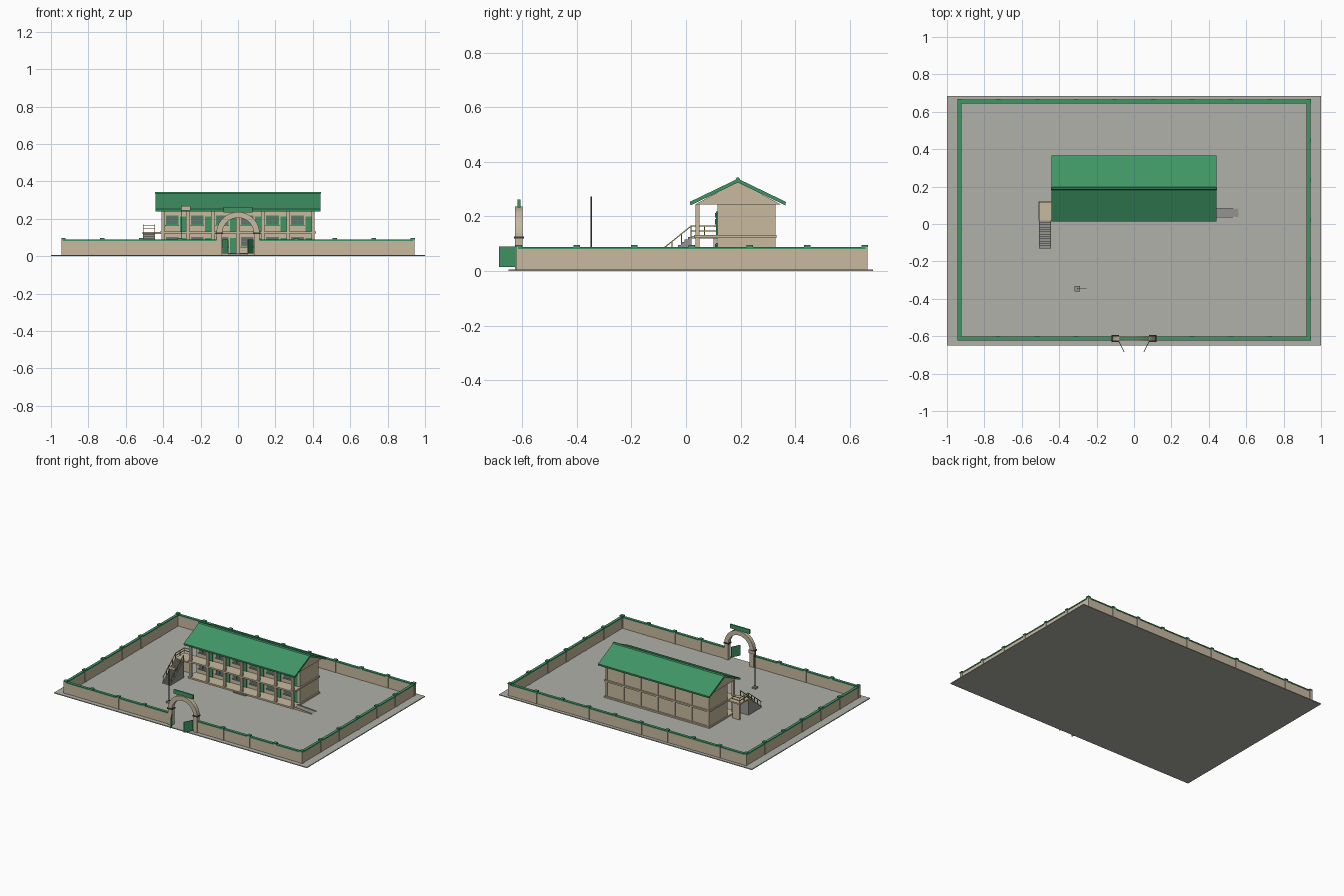
import bpy, math

if "Cube" in bpy.data.objects:
    bpy.data.objects.remove(bpy.data.objects["Cube"])


def mat(name, c):
    m = bpy.data.materials.new(name)
    m.diffuse_color = (*c, 1)
    m.use_nodes = True
    m.node_tree.nodes["Principled BSDF"].inputs["Base Color"].default_value = m.diffuse_color
    return m


BEIGE = mat("beige plaster", (0.58, 0.49, 0.35))
GREEN = mat("green paint", (0.05, 0.30, 0.13))
GREY = mat("paving grey", (0.44, 0.44, 0.40))
CONC = mat("concrete grey", (0.30, 0.30, 0.29))
DARK = mat("dark metal", (0.04, 0.045, 0.045))
GLASS = mat("window grey", (0.13, 0.17, 0.16))
OLIVE = mat("olive rail", (0.42, 0.40, 0.10))


def mesh(name, verts, faces, m):
    me = bpy.data.meshes.new(name)
    me.from_pydata(verts, [], faces)
    me.materials.append(m)
    ob = bpy.data.objects.new(name, me)
    bpy.context.collection.objects.link(ob)
    return ob


def prism(name, pts, a, b, m, axis="x"):
    """Extrude a closed profile along x (pts are y,z) or y (pts are x,z)."""
    n = len(pts)
    put = (lambda p, t: (t, p[0], p[1])) if axis == "x" else (lambda p, t: (p[0], t, p[1]))
    v = [put(p, a) for p in pts] + [put(p, b) for p in pts]
    f = [tuple(range(n)), tuple(range(2 * n - 1, n - 1, -1))]
    f += [(i, i + n, (i + 1) % n + n, (i + 1) % n) for i in range(n)]
    ob = mesh(name, v, f, m)
    # consistent outward normals
    import bmesh
    bm = bmesh.new()
    bm.from_mesh(ob.data)
    bmesh.ops.recalc_face_normals(bm, faces=bm.faces)
    bm.to_mesh(ob.data)
    bm.free()
    return ob


def box(name, x0, x1, y0, y1, z0, z1, m):
    return prism(name, [(y0, z0), (y1, z0), (y1, z1), (y0, z1)], x0, x1, m)


G = 0.006  # ground top
box("ground", -1, 1, -0.65, 0.685, 0, G, GREY)

# Perimeter wall with caps
WX, Y0, Y1 = 0.933, -0.612, 0.655


def wall(x0, x1, y0, y1):
    box("perimeter_wall", x0, x1, y0, y1, G, 0.08, BEIGE)
    box("wall_cap", x0 - 0.003, x1 + 0.003, y0 - 0.003, y1 + 0.003, 0.08, 0.088, GREEN)


t = 0.007
wall(-WX, WX, Y1 - t, Y1 + t)
for s in (-1, 1):
    wall(s * WX - t, s * WX + t, Y0, Y1)
    wall(min(s * 0.1, s * WX), max(s * 0.1, s * WX), Y0 - t, Y0 + t)


# Wall posts
def post(x, y):
    box("wall_post", x - 0.01, x + 0.01, y - 0.01, y + 0.01, G, 0.088, BEIGE)
    box("post_cap", x - 0.012, x + 0.012, y - 0.012, y + 0.012, 0.088, 0.096, GREEN)


for i in range(10):
    x = -WX + i * 2 * WX / 9
    post(x, Y1)
    if i not in (4, 5):
        post(x, Y0)
for i in range(1, 6):
    for s in (-1, 1):
        post(s * WX, Y0 + i * (Y1 - Y0) / 6)

# Gate: pillars, arch, sign board and open leaves
SP = 0.12
for s in (-1, 1):
    xs = sorted((s * 0.085, s * 0.115))
    box("gate_pillar", *xs, -0.626, -0.598, G, SP, BEIGE)
    box("gate_pillar_band", xs[0] - 0.005, xs[1] + 0.005, -0.63, -0.594, SP - 0.002, SP + 0.006, DARK)
    a, b = (s * 0.082, -0.626), (s * 0.052, -0.685)
    v = [(p[0] + d, p[1], z) for z in (0.015, 0.09) for p in (a, b) for d in (-0.002, 0.002)]
    mesh("gate_leaf", v, [(0, 1, 3, 2), (4, 6, 7, 5), (0, 4, 5, 1), (2, 3, 7, 6),
                          (0, 2, 6, 4), (1, 5, 7, 3)], GREEN)
N = 20
ang = [math.pi * i / N for i in range(N + 1)]
for i in range(N):
    a, b = ang[i], ang[i + 1]
    prism("arch_block", [(r * math.cos(q), SP + r * math.sin(q))
                         for r, q in ((0.085, a), (0.116, a), (0.116, b), (0.085, b))],
          -0.626, -0.598, BEIGE, "y")
box("gate_sign", -0.078, 0.078, -0.617, -0.607, 0.233, 0.262, GREEN)

# Flagpole
FX, FY = -0.303, -0.347
box("flagpole_base", FX - 0.015, FX + 0.015, FY - 0.015, FY + 0.015, G, 0.016, CONC)
box("flagpole", FX - 0.002, FX + 0.002, FY - 0.002, FY + 0.002, G, 0.272, DARK)
box("flag", FX, FX + 0.05, FY - 0.001, FY + 0.001, 0.245, 0.267, BEIGE)

# Building body, slabs and attic
BX = 0.41
box("building_body", -BX, BX, 0.115, 0.32, G, 0.245, BEIGE)
box("plinth", -BX - 0.008, BX + 0.008, 0.03, 0.332, G, 0.016, BEIGE)
box("upper_floor_slab", -BX - 0.008, BX + 0.008, 0.03, 0.332, 0.12, 0.131, BEIGE)
prism("attic", [(0.032, 0.243), (0.348, 0.243), (0.19, 0.328)], -BX - 0.006, BX + 0.006, BEIGE)

# Roof slopes and ridge
for s in (-1, 1):
    prism("roof_slope", [(0.19, 0.338), (0.19 + s * 0.176, 0.253),
                         (0.19 + s * 0.174, 0.240), (0.19, 0.324)], -0.44, 0.44, GREEN)
prism("roof_ridge", [(0.182, 0.334), (0.198, 0.334), (0.194, 0.342), (0.186, 0.342)], -0.443, 0.443, GREEN)

# Columns in front and pilasters behind
BAY = 0.134
for i in range(7):
    x = -3 * BAY + i * BAY
    box("front_column", x - 0.008, x + 0.008, 0.034, 0.05, G, 0.245, BEIGE)
    box("back_pilaster", x - 0.007, x + 0.007, 0.319, 0.327, G, 0.243, BEIGE)

# Doors and louvred windows, six bays on two storeys
for floor in (0.016, 0.131):
    for i in range(6):
        x = -3 * BAY + i * BAY
        wx0, wx1 = x + 0.016, x + 0.084
        box("window_frame", wx0, wx1, 0.109, 0.116, floor + 0.035, floor + 0.086, GREEN)
        box("window_pane_top", wx0 + 0.005, wx1 - 0.005, 0.107, 0.11, floor + 0.065, floor + 0.082, GLASS)
        for k in (0, 1):
            px = wx0 + 0.005 + k * 0.031
            box("window_pane", px, px + 0.027, 0.107, 0.11, floor + 0.040, floor + 0.060, GLASS)
        box("window_sill", wx0 - 0.003, wx1 + 0.003, 0.104, 0.116, floor + 0.03, floor + 0.035, BEIGE)
        box("door", x + 0.092, x + 0.124, 0.110, 0.116, floor, floor + 0.08, GREEN)

# Front step and side ramp
box("front_step", -0.05, 0.05, 0.016, 0.032, G, 0.013, CONC)
prism("side_ramp", [(0.41, G), (0.56, G), (0.41, 0.016)], 0.037, 0.083, CONC, "y")
for y in (0.036, 0.084):
    prism("ramp_curb", [(0.41, G), (0.56, G), (0.56, 0.012), (0.41, 0.022)],
          y - 0.002, y + 0.002, BEIGE, "y")

# Outside stair with landing and rails
SX0, SX1, STEPS = -0.508, -0.443, 12
run, rise = 0.15 / STEPS, 0.119 / STEPS
prof = [(0.02, G), (-0.13, G)]
for i in range(STEPS):
    z = G + (i + 1) * rise
    prof += [(-0.13 + i * run, z), (-0.13 + (i + 1) * run, z)]
prism("stair_flight", prof, SX0, SX1, CONC)
box("stair_landing", SX0 - 0.003, -0.415, 0.02, 0.12, 0.118, 0.128, BEIGE)
box("landing_support", SX0 + 0.005, SX1 - 0.005, 0.10, 0.112, G, 0.118, BEIGE)
for x in (SX0 + 0.002, SX1 - 0.002):
    prism("stair_rail", [(-0.125, 0.046), (0.02, 0.163), (0.02, 0.168), (-0.125, 0.051)],
          x - 0.002, x + 0.002, OLIVE)
    for i in range(5):
        y = -0.122 + i * 0.035
        z = 0.046 + (y + 0.125) * 0.807
        box("stair_rail_post", x - 0.002, x + 0.002, y - 0.002, y + 0.002, z - 0.04, z + 0.003, OLIVE)
for z in (0.145, 0.163):
    box("landing_rail", SX0, SX0 + 0.004, 0.02, 0.118, z, z + 0.004, OLIVE)
    box("landing_end_rail", SX0, SX1, 0.114, 0.118, z, z + 0.004, OLIVE)
for y in (0.068, 0.116):
    box("landing_rail_post", SX0, SX0 + 0.004, y - 0.002, y + 0.002, 0.128, 0.165, OLIVE)
